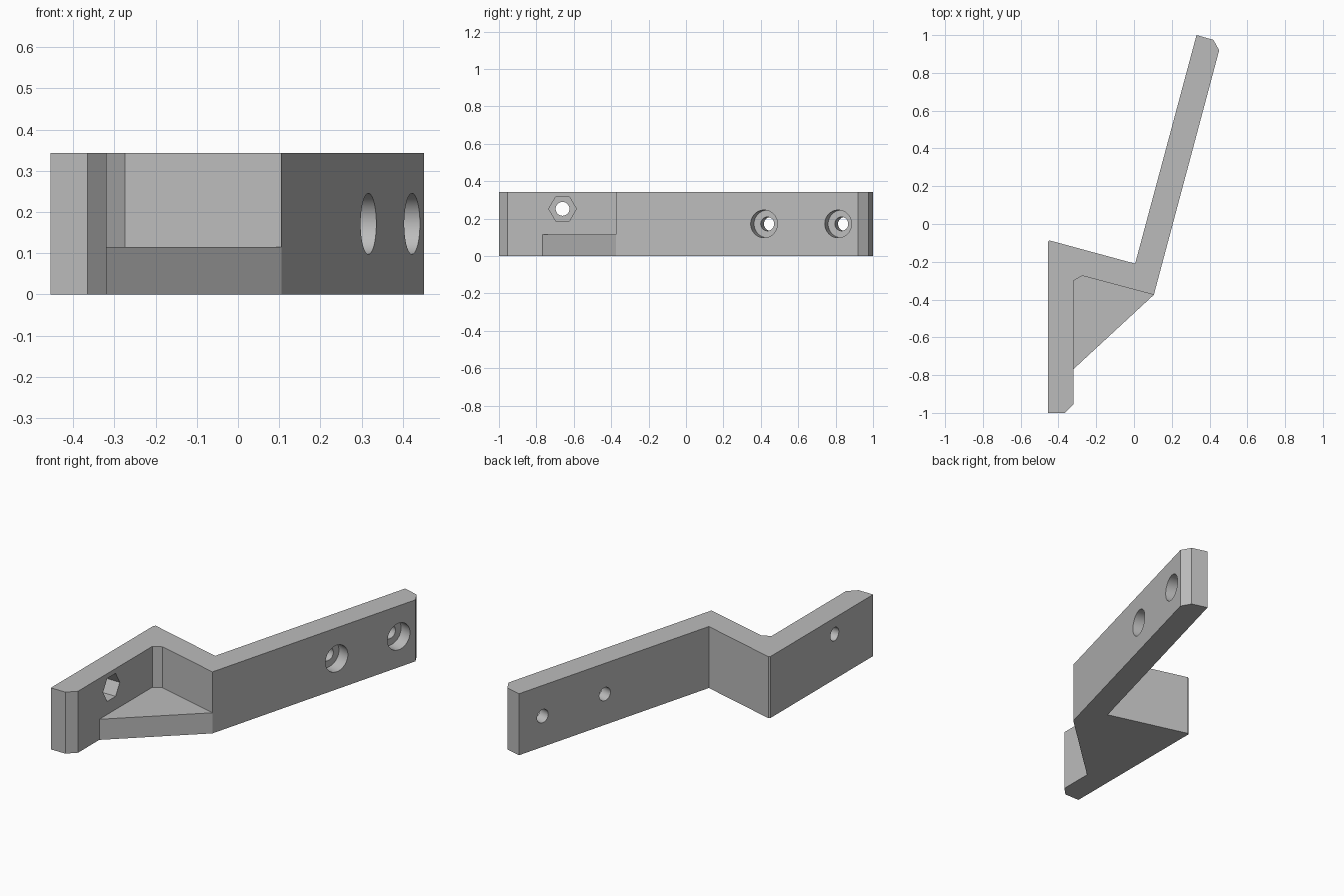
import bpy, bmesh, math
from mathutils import Vector

if "Cube" in bpy.data.objects:
    bpy.data.objects.remove(bpy.data.objects["Cube"])

HEIGHT = 0.343
GUSSET_HEIGHT = 0.115
HOLE_R, RECESS_R = 0.037, 0.074

grey = bpy.data.materials.new("plain grey")
grey.use_nodes = True
colour = (0.5, 0.5, 0.5, 1)
grey.diffuse_color = colour
grey.node_tree.nodes["Principled BSDF"].inputs["Base Color"].default_value = colour


def prism(name, outline, height):
    """Extrude a flat outline upwards from the ground."""
    bm = bmesh.new()
    base = bm.faces.new([bm.verts.new((x, y, 0)) for x, y in outline])
    top = bmesh.ops.extrude_face_region(bm, geom=[base])["geom"]
    bmesh.ops.translate(bm, vec=(0, 0, height),
                        verts=[v for v in top if isinstance(v, bmesh.types.BMVert)])
    bmesh.ops.recalc_face_normals(bm, faces=bm.faces)
    mesh = bpy.data.meshes.new(name)
    bm.to_mesh(mesh)
    bm.free()
    mesh.materials.append(grey)
    obj = bpy.data.objects.new(name, mesh)
    bpy.context.collection.objects.link(obj)
    return obj


def combine(target, tool, operation):
    """Apply a boolean and discard the tool."""
    tool.hide_render = True
    mod = target.modifiers.new(operation.lower(), 'BOOLEAN')
    mod.operation, mod.solver, mod.object = operation, 'EXACT', tool
    bpy.context.view_layer.objects.active = target
    bpy.ops.object.modifier_apply(modifier=mod.name)
    bpy.data.objects.remove(tool)


def drill(target, surface, normal, radius, start, end, sides=48):
    """Cut a round or hexagonal hole along the inward normal of a face."""
    normal = Vector(normal)
    bpy.ops.mesh.primitive_cylinder_add(
        vertices=sides, radius=radius, depth=end - start,
        location=Vector(surface) - normal * (start + end) / 2)
    tool = bpy.context.object
    tool.name = "hole_cutter"
    tool.rotation_mode = 'QUATERNION'
    tool.rotation_quaternion = normal.to_track_quat('Z', 'Y')
    tool.data.materials.append(grey)
    bpy.context.view_layer.update()
    combine(target, tool, 'DIFFERENCE')


# Cranked strip with chamfered ends
elbow, arm_tip = (0.105, -0.375), (0.451, 0.92)
bracket = prism("cranked_bracket", [
    (-0.455, -1), (-0.365, -1), (-0.319, -0.954), (-0.319, -0.3),
    (-0.274, -0.274), elbow, arm_tip, (0.42, 0.975), (0.331, 1),
    (0.006, -0.21), (-0.447, -0.087), (-0.455, -0.095)], HEIGHT)

# Low triangular gusset, let into the strip
gusset = prism("gusset", [(-0.4, -0.767), (-0.319, -0.767), elbow, (-0.4, -0.2)],
               GUSSET_HEIGHT)
combine(bracket, gusset, 'UNION')

# Two counterbored screw holes through the long arm
along = Vector((arm_tip[0] - elbow[0], arm_tip[1] - elbow[1], 0)).normalized()
arm_normal = Vector((along.y, -along.x, 0))
for distance in (0.82, 1.23):
    spot = Vector((*elbow, HEIGHT / 2)) + along * distance
    drill(bracket, spot, arm_normal, RECESS_R, -0.05, 0.07)
    drill(bracket, spot, arm_normal, HOLE_R, -0.05, 0.25)

# Hexagonal nut pocket and bolt hole through the short arm
nut = Vector((-0.319, -0.66, 0.252))
bpy.ops.mesh.primitive_cylinder_add(vertices=6, radius=RECESS_R, depth=0.16, location=nut)
pocket = bpy.context.object
pocket.name = "nut_cutter"
# corners point along y once the axis is laid along x
pocket.rotation_euler = (0, math.pi / 2, 0)
pocket.data.materials.append(grey)
bpy.context.view_layer.update()
combine(bracket, pocket, 'DIFFERENCE')
drill(bracket, nut, (1, 0, 0), HOLE_R, -0.05, 0.25)

# Smooth hole walls, crisp edges elsewhere
bpy.ops.object.select_all(action='DESELECT')
bracket.select_set(True)
bpy.context.view_layer.objects.active = bracket
bpy.ops.object.shade_smooth_by_angle(angle=math.radians(20))
